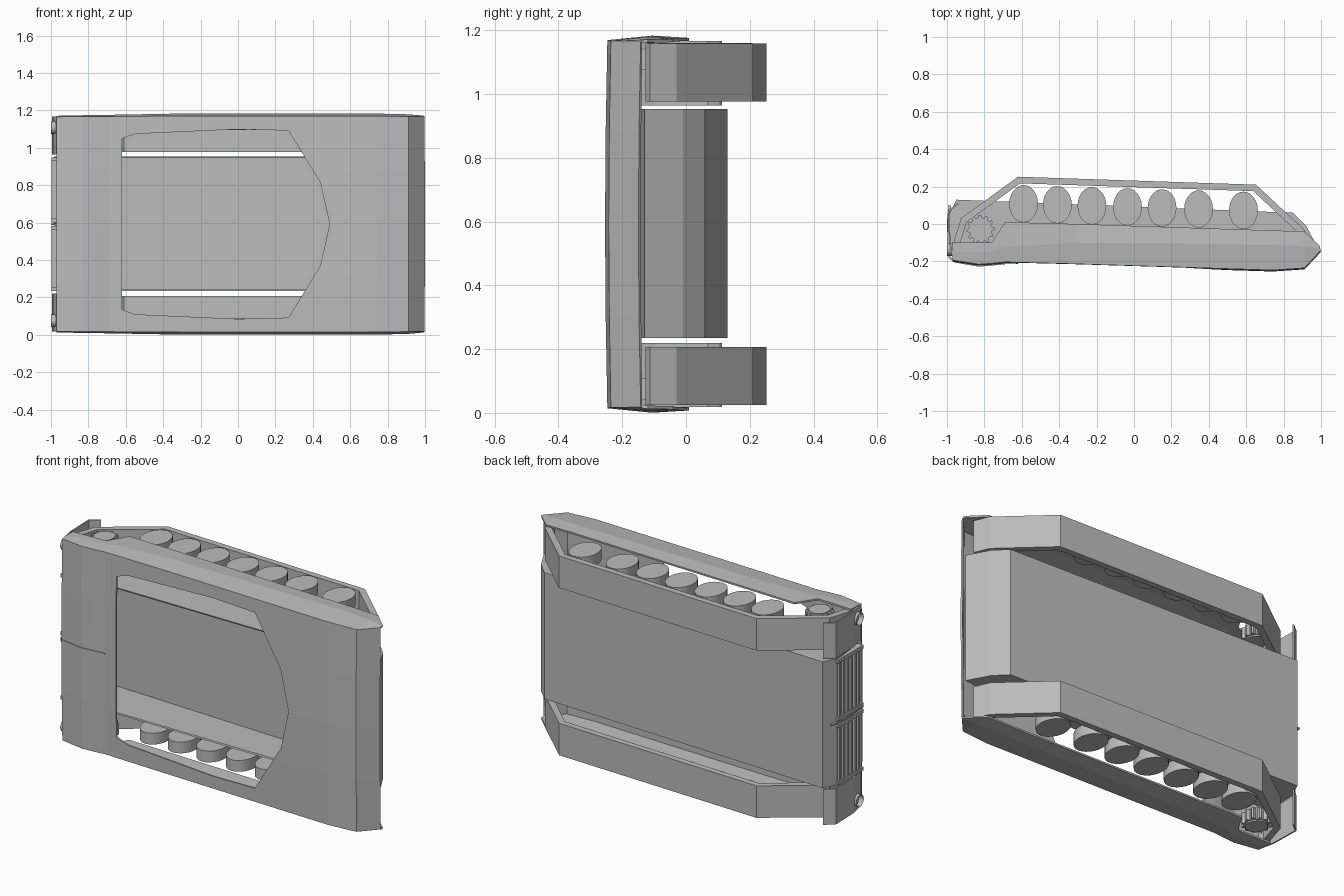
import bpy, bmesh, math
from mathutils import Vector

if "Cube" in bpy.data.objects:
    bpy.data.objects.remove(bpy.data.objects["Cube"])

MID = 0.592  # mirror plane height

grey = bpy.data.materials.new("plain_grey")
grey.use_nodes = True
COLOUR = (0.5, 0.5, 0.5, 1)
grey.diffuse_color = COLOUR
grey.node_tree.nodes["Principled BSDF"].inputs["Base Color"].default_value = COLOUR


def finish(name, bm, thickness=0.0, offset=0.0):
    """Turn a bmesh into an object, optionally a thin-walled one."""
    bmesh.ops.recalc_face_normals(bm, faces=bm.faces)
    mesh = bpy.data.meshes.new(name)
    bm.to_mesh(mesh)
    bm.free()
    mesh.materials.append(grey)
    obj = bpy.data.objects.new(name, mesh)
    bpy.context.collection.objects.link(obj)
    if thickness:
        mod = obj.modifiers.new("wall", 'SOLIDIFY')
        mod.thickness = thickness
        mod.offset = offset
    return obj


def prism(name, outline, z0, z1):
    """Closed solid from an x, y outline raised between two heights."""
    bm = bmesh.new()
    face = bm.faces.new([bm.verts.new((x, y, z0)) for x, y in outline])
    out = bmesh.ops.extrude_face_region(bm, geom=[face])
    verts = [v for v in out["geom"] if isinstance(v, bmesh.types.BMVert)]
    bmesh.ops.translate(bm, verts=verts, vec=(0, 0, z1 - z0))
    return finish(name, bm)


def ribbon(name, path, z0, z1, thick):
    """Bent strip following an open x, y path."""
    bm = bmesh.new()
    rows = [[bm.verts.new((x, y, z)) for z in (z0, z1)] for x, y in path]
    for a, b in zip(rows, rows[1:]):
        bm.faces.new((a[0], b[0], b[1], a[1]))
    return finish(name, bm, thick)


def box(name, lo, hi):
    return prism(name, [(lo[0], lo[1]), (hi[0], lo[1]), (hi[0], hi[1]), (lo[0], hi[1])], lo[2], hi[2])


def ellipse(cx, cy, rx, ry, n=24):
    return [(cx + rx * math.cos(i * math.tau / n), cy + ry * math.sin(i * math.tau / n)) for i in range(n)]


def sides(build, name, z0, z1):
    """Build a part at the bottom and mirrored at the top."""
    build("lower_" + name, z0, z1)
    build("upper_" + name, 2 * MID - z1, 2 * MID - z0)


# Outer deck and skirts: x, deck y, crease y, skirt y, deck z, crease z, skirt z
stations = [
    (-0.97, -0.19, -0.15, -0.10, 0.022, 0.018, 0.018),
    (-0.83, -0.212, -0.15, -0.10, 0.02, 0.015, 0.015),
    (-0.76, -0.207, -0.15, -0.10, 0.02, 0.014, 0.014),
    (-0.69, -0.20, -0.12, 0.01, 0.02, 0.013, 0.013),
    (-0.31, -0.21, -0.10, 0.0, 0.018, 0.006, 0.012),
    (0.74, -0.243, -0.11, -0.035, 0.018, 0.006, 0.014),
    (0.91, -0.232, -0.12, -0.04, 0.02, 0.01, 0.016),
    (0.995, -0.14, -0.13, -0.12, 0.022, 0.018, 0.018),
]
bm = bmesh.new()
rows = []
for x, yt, ym, yb, zt, zm, zb in stations:
    half = [(yb, zb), (ym, zm), (yt, zt), (yt - 0.004, 0.3)]
    full = half + [(yt - 0.006, MID)] + [(y, 2 * MID - z) for y, z in reversed(half)]
    rows.append([bm.verts.new((x, y, z)) for y, z in full])
for a, b in zip(rows, rows[1:]):
    for i in range(len(a) - 1):
        bm.faces.new((a[i], b[i], b[i + 1], a[i + 1]))
deck = finish("deck_shell", bm, 0.01)

# Large opening in the deck
rim = [(-0.62, 0.135), (-0.55, 0.11), (0.0, 0.085), (0.27, 0.092), (0.44, 0.37)]
rim = rim + [(0.49, MID)] + [(x, 2 * MID - z) for x, z in reversed(rim)]
bm = bmesh.new()
face = bm.faces.new([bm.verts.new((x, -0.5, z)) for x, z in rim])
out = bmesh.ops.extrude_face_region(bm, geom=[face])
bmesh.ops.translate(bm, verts=[v for v in out["geom"] if isinstance(v, bmesh.types.BMVert)], vec=(0, 0.36, 0))
cutter = finish("opening_cutter", bm)
cutter.hide_render = True
cut = deck.modifiers.new("opening", 'BOOLEAN')
cut.operation = 'DIFFERENCE'
cut.solver = 'EXACT'
cut.object = cutter
bpy.context.view_layer.objects.active = deck
for mod in list(deck.modifiers):
    bpy.ops.object.modifier_apply(modifier=mod.name)
bpy.data.objects.remove(cutter)

# Open hull tub
profile = [(-0.965, -0.15), (-0.985, 0.0), (-0.985, 0.06), (-0.95, 0.13), (0.85, 0.06), (0.92, -0.01), (0.985, -0.13), (0.8, -0.15)]
bm = bmesh.new()
low = [bm.verts.new((x, y, 0.235)) for x, y in profile]
high = [bm.verts.new((x, y, 2 * MID - 0.23)) for x, y in profile]
bm.faces.new(low)
bm.faces.new(high)
for i in range(len(profile) - 1):
    bm.faces.new((low[i], low[i + 1], high[i + 1], high[i]))
finish("hull_tub", bm, 0.01, -1)

# Rear grilles, frames and centre rib
def grille(name, z0, z1):
    for i in range(6):
        y = -0.14 + i * 0.034
        box(f"{name}_slat_{i}", (-0.998, y, z0 + 0.02), (-0.96, y + 0.014, z1 - 0.02))
    for k, z in enumerate((z0, z1 - 0.02)):
        box(f"{name}_frame_{k}", (-0.998, -0.17, z), (-0.96, 0.06, z + 0.02))


sides(grille, "grille", 0.235, 0.583)
ribbon("centre_rib", [(-0.985, 0.1), (-0.995, 0.0), (-0.985, -0.18), (-0.96, -0.2), (-0.83, -0.222), (-0.69, -0.21)],
       MID - 0.004, MID + 0.004, 0.012)

# Running gear, one set on each side
track_path = [(-0.95, -0.11), (-0.91, 0.02), (-0.615, 0.235), (0.645, 0.193), (0.895, -0.04), (0.93, -0.12)]
flap_path = [(-0.965, -0.185), (-0.985, -0.1), (-0.99, 0.07), (-0.94, 0.11)]


def track(name, z0, z1):
    obj = ribbon(name, track_path, z0, z1, 0.035)
    obj.modifiers["wall"].use_even_offset = True


def wheels(name, z0, z1):
    for i, x in enumerate((-0.59, -0.41, -0.225, -0.035, 0.15, 0.345, 0.585)):
        y = 0.108 - (x + 0.59) * 0.03
        obj = prism(f"{name}_{i + 1}", ellipse(x, y, 0.077, 0.1), z0, z1)
        for poly in obj.data.polygons:
            poly.use_smooth = abs(poly.normal.z) < 0.5
        obj.data.set_sharp_from_angle(angle=0.7)


def sprocket(name, z0, z1):
    prism(name, ellipse(-0.82, -0.03, 0.055, 0.06), z0, z1)
    teeth = []
    for i in range(48):
        r = 0.075 if i % 4 < 2 else 0.06
        a = i * math.tau / 48
        teeth.append((-0.82 + r * math.cos(a), -0.03 + r * 1.05 * math.sin(a)))
    prism(name + "_teeth", teeth, z0 + 0.008, z1 - 0.008)


def flap(name, z0, z1):
    ribbon(name, flap_path, z0, z1, 0.008)


def exhaust(name, z0, z1):
    bm = bmesh.new()
    bmesh.ops.create_cone(bm, cap_ends=True, segments=16, radius1=0.034, radius2=0.034, depth=0.04)
    tip = min(bm.faces, key=lambda f: f.calc_center_median().z)
    bmesh.ops.inset_individual(bm, faces=[tip], thickness=0.01)
    bmesh.ops.translate(bm, verts=tip.verts, vec=(0, 0, 0.025))
    for v in bm.verts:
        v.co = Vector((v.co.z - 0.98, v.co.x - 0.137, v.co.y + (z0 + z1) / 2))
    finish(name, bm)


sides(track, "track", 0.025, 0.207)
sides(wheels, "wheel", 0.024, 0.088)
sides(sprocket, "sprocket", 0.024, 0.1)
sides(flap, "rear_flap", 0.018, 0.22)
sides(exhaust, "exhaust", 0.04, 0.11)
